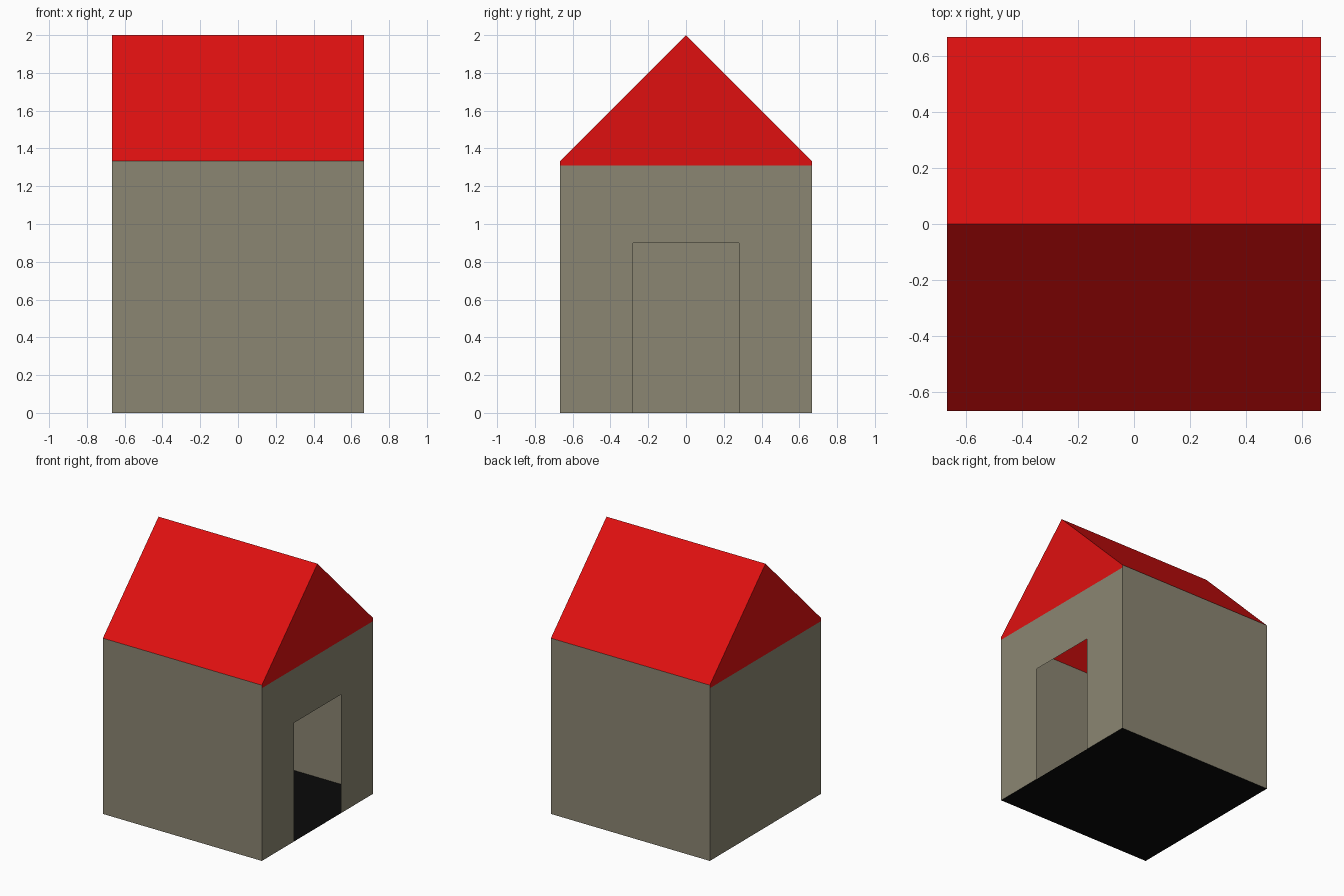
import bpy

if "Cube" in bpy.data.objects:
    bpy.data.objects.remove(bpy.data.objects["Cube"])

H = 0.667      # half width of the house
EAVE = 1.333   # top of the side walls
PAINT = 1.31   # red paint reaches slightly below the eaves on the gable ends
RIDGE = 2.0


def material(name, r, g, b):
    m = bpy.data.materials.new(name)
    m.diffuse_color = (r, g, b, 1)
    m.use_nodes = True
    m.node_tree.nodes["Principled BSDF"].inputs["Base Color"].default_value = m.diffuse_color
    return m


stone = material("stone grey", 0.26, 0.24, 0.17)
red = material("roof red", 0.74, 0.005, 0.005)
black = material("floor black", 0.003, 0.003, 0.003)


def sheet(name, points, mat):
    """One thin flat panel from an outline."""
    me = bpy.data.meshes.new(name)
    me.from_pydata(points, [], [tuple(range(len(points)))])
    me.materials.append(mat)
    ob = bpy.data.objects.new(name, me)
    bpy.context.collection.objects.link(ob)
    return ob


def end_panel(name, side, outline, mat):
    """Panel on the +x or -x end, outline in (y, z), facing outwards."""
    pts = [(side * H, y, z) for y, z in outline]
    return sheet(name, pts if side > 0 else pts[::-1], mat)


# Front and back walls with their roof slopes
for s, label in ((-1, "front"), (1, "back")):
    wall = [(s * H, s * H, 0), (-s * H, s * H, 0), (-s * H, s * H, EAVE), (s * H, s * H, EAVE)]
    slope = [(s * H, s * H, EAVE), (-s * H, s * H, EAVE), (-s * H, 0, RIDGE), (s * H, 0, RIDGE)]
    sheet(label + "_wall", wall, stone)
    sheet(label + "_roof_slope", slope, red)

# Gable ends; the right one has a doorway opening
gable = [(-H, PAINT), (H, PAINT), (H, EAVE), (0, RIDGE), (-H, EAVE)]
doorway = [(-0.28, 0), (-0.28, 0.9), (0.28, 0.9), (0.28, 0)]
end_panel("right_gable", 1, gable, red)
end_panel("left_gable", -1, gable, red)
end_panel("door_wall", 1, [(-H, 0)] + doorway + [(H, 0), (H, PAINT), (-H, PAINT)], stone)
end_panel("left_wall", -1, [(-H, 0), (H, 0), (H, PAINT), (-H, PAINT)], stone)

# Floor
sheet("floor", [(-H, -H, 0), (H, -H, 0), (H, H, 0), (-H, H, 0)], black)
